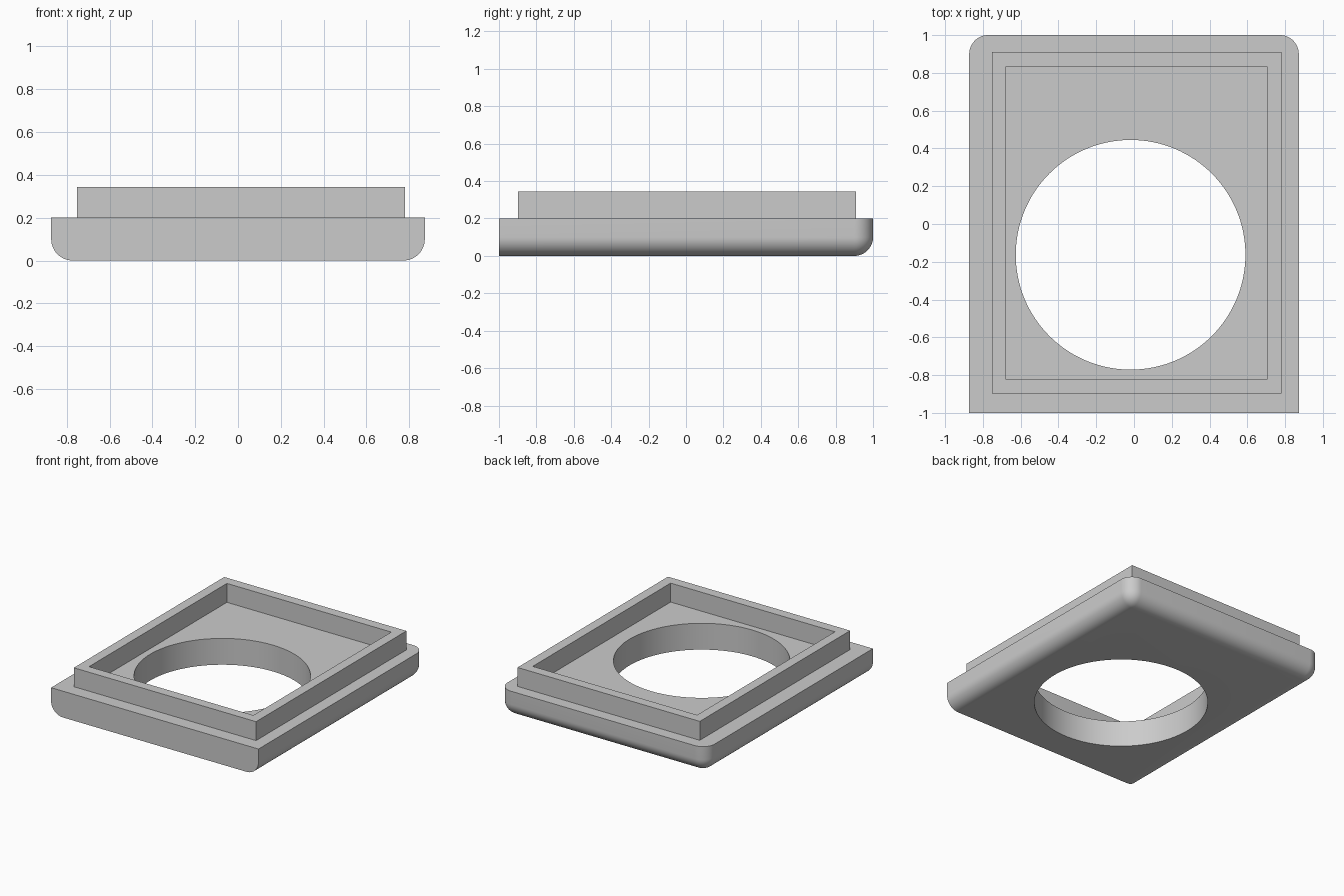
import bpy
import bmesh
from mathutils import Matrix, Vector

cube = bpy.data.objects.get("Cube")
if cube:
    bpy.data.objects.remove(cube, do_unlink=True)

WIDTH, LENGTH = 1.745, 2.0
BASE_TOP, RIM_TOP = 0.2, 0.344
ROUND = 0.1

grey = bpy.data.materials.new("plain grey")
grey.diffuse_color = (0.6, 0.6, 0.6, 1)
grey.use_nodes = True
grey.node_tree.nodes["Principled BSDF"].inputs["Base Color"].default_value = (0.6, 0.6, 0.6, 1)


def add_object(name, bm):
    bmesh.ops.recalc_face_normals(bm, faces=bm.faces)
    mesh = bpy.data.meshes.new(name)
    bm.to_mesh(mesh)
    bm.free()
    obj = bpy.data.objects.new(name, mesh)
    bpy.context.collection.objects.link(obj)
    mesh.materials.append(grey)
    return obj


def box(x0, x1, y0, y1, z0, z1):
    bm = bmesh.new()
    size = Matrix.Diagonal((x1 - x0, y1 - y0, z1 - z0, 1))
    place = Matrix.Translation(((x0 + x1) / 2, (y0 + y1) / 2, (z0 + z1) / 2))
    bmesh.ops.create_cube(bm, size=1, matrix=place @ size)
    return bm


def cut(obj, cutter):
    mod = obj.modifiers.new("opening", "BOOLEAN")
    mod.operation = "DIFFERENCE"
    mod.solver = "EXACT"
    mod.object = cutter
    cutter.hide_render = True
    bpy.ops.object.select_all(action="DESELECT")
    bpy.context.view_layer.objects.active = obj
    obj.select_set(True)
    bpy.ops.object.modifier_apply(modifier=mod.name)
    bpy.data.objects.remove(cutter, do_unlink=True)
    bpy.ops.object.shade_smooth_by_angle(angle=0.5)


# Base plate: rounded sides, back and underside, square front and top
bm = box(-WIDTH / 2, WIDTH / 2, -LENGTH / 2, LENGTH / 2, 0, BASE_TOP)


def is_rounded(edge):
    mid = (edge.verts[0].co + edge.verts[1].co) / 2
    bottom = mid.z < 0.01 and mid.y > -0.9
    back_corner = mid.y > 0.9 and abs(mid.x) > 0.5 and 0.05 < mid.z < 0.15
    return bottom or back_corner


bmesh.ops.bevel(bm, geom=[e for e in bm.edges if is_rounded(e)], offset=ROUND,
                offset_type="OFFSET", segments=12, profile=0.5, affect="EDGES")
base = add_object("base_plate", bm)

# Round opening through the base
bm = bmesh.new()
bmesh.ops.create_cone(bm, cap_ends=True, segments=128, radius1=0.608, radius2=0.608,
                      depth=1, matrix=Matrix.Translation(Vector((-0.018, -0.163, 0.1))))
cut(base, add_object("round_cutter", bm))

# Raised rectangular rim
rim = add_object("raised_rim", box(-0.753, 0.78, -0.897, 0.91, BASE_TOP, RIM_TOP))
cut(rim, add_object("rim_cutter", box(-0.678, 0.705, -0.822, 0.835, 0, 1)))
